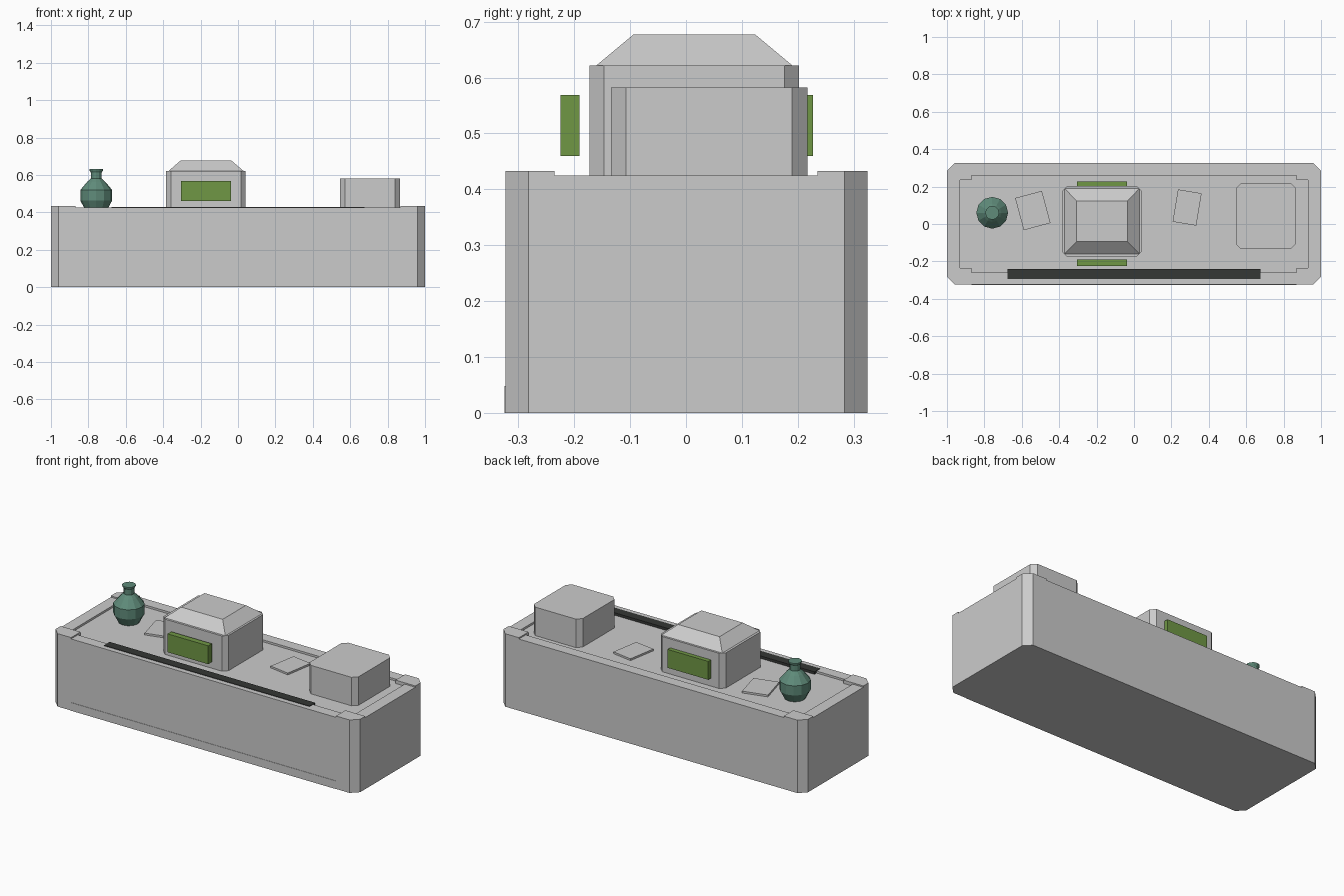
import bpy, bmesh, math

if "Cube" in bpy.data.objects:
    bpy.data.objects.remove(bpy.data.objects["Cube"])


def new_object(name, bm, color=None):
    bmesh.ops.recalc_face_normals(bm, faces=bm.faces)
    mesh = bpy.data.meshes.new(name)
    bm.to_mesh(mesh)
    bm.free()
    ob = bpy.data.objects.new(name, mesh)
    bpy.context.collection.objects.link(ob)
    if color:
        mat = bpy.data.materials.new(name + "_paint")
        mat.diffuse_color = (*color, 1)
        mat.use_nodes = True
        mat.node_tree.nodes["Principled BSDF"].inputs["Base Color"].default_value = mat.diffuse_color
        mesh.materials.append(mat)
    return ob


def outline(x0, x1, y0, y1, c=0):
    """Rectangle, with corners cut off by c when given."""
    if not c:
        return [(x0, y0), (x1, y0), (x1, y1), (x0, y1)]
    return [(x0 + c, y0), (x1 - c, y0), (x1, y0 + c), (x1, y1 - c),
            (x1 - c, y1), (x0 + c, y1), (x0, y1 - c), (x0, y0 + c)]


def loft(name, rings, color=None):
    """Join a stack of (outline, z) rings and cap both ends."""
    bm = bmesh.new()
    loops = [[bm.verts.new((x, y, z)) for x, y in pts] for pts, z in rings]
    n = len(loops[0])
    for a, b in zip(loops, loops[1:]):
        for i in range(n):
            j = (i + 1) % n
            bm.faces.new((a[i], a[j], b[j], b[i]))
    bm.faces.new(loops[0][::-1])
    bm.faces.new(loops[-1])
    return new_object(name, bm, color)


def block(name, x0, x1, y0, y1, z0, z1, c=0, color=None):
    pts = outline(x0, x1, y0, y1, c)
    return loft(name, [(pts, z0), (pts, z1)], color)


FLOOR, RIM, CORNER = 0.413, 0.425, 0.433

# counter body: lowered rim between raised corners, recessed top
body = block("counter_body", -1, 1, -0.323, 0.325, 0, CORNER, 0.041)
for hx, hy, z in [(0.87, 0.5, RIM), (1.2, 0.235, RIM),
                  (0.93, 0.235, FLOOR), (0.87, 0.26, FLOOR)]:
    cutter = block("cutter", -hx, hx, -hy, hy, z, 0.6)
    cutter.hide_render = True
    mod = body.modifiers.new("cut", 'BOOLEAN')
    mod.operation = 'DIFFERENCE'
    mod.solver = 'EXACT'
    mod.object = cutter
    bpy.context.view_layer.objects.active = body
    bpy.ops.object.modifier_apply(modifier=mod.name)
    bpy.data.objects.remove(cutter)

# kick plate along the front and dark strip on the top
block("kick_plate", -0.87, 0.87, -0.325, -0.31, 0, 0.048)
block("dark_strip", -0.675, 0.675, -0.293, -0.24, 0.405, 0.428,
      color=(0.035, 0.038, 0.035))

# register box with sloped lid
block("register_box", -0.385, 0.041, -0.173, 0.202, FLOOR, 0.622, 0.026)
loft("register_lid", [(outline(-0.371, 0.029, -0.16, 0.19), 0.622),
                      (outline(-0.307, -0.035, -0.094, 0.124), 0.677)])

# green screens, front and back
for name, y0, y1 in [("front_screen", -0.225, -0.191), ("back_screen", 0.193, 0.227)]:
    block(name, -0.305, -0.038, y0, y1, 0.46, 0.569, color=(0.16, 0.31, 0.06))

# plain box on the right
block("side_box", 0.545, 0.866, -0.134, 0.217, FLOOR, 0.582, 0.027)

# two cards lying on the counter
for name, x, y, w, d, angle in [("left_card", -0.541, 0.072, 0.148, 0.178, 15),
                                ("right_card", 0.284, 0.088, 0.128, 0.175, -9.5)]:
    card = block(name, -w / 2, w / 2, -d / 2, d / 2, FLOOR, 0.424)
    card.location = (x, y, 0)
    card.rotation_euler.z = math.radians(angle)

# faceted vase
SIDES = 12
profile = [(0.058, FLOOR), (0.085, 0.463), (0.085, 0.52), (0.049, 0.563),
           (0.029, 0.582), (0.029, 0.613), (0.037, 0.625), (0.037, 0.631)]
rings = []
for r, z in profile:
    angles = [2 * math.pi * i / SIDES for i in range(SIDES)]
    rings.append(([(-0.758 + r * math.cos(a), 0.06 + r * math.sin(a)) for a in angles], z))
loft("vase", rings, (0.115, 0.26, 0.195))
